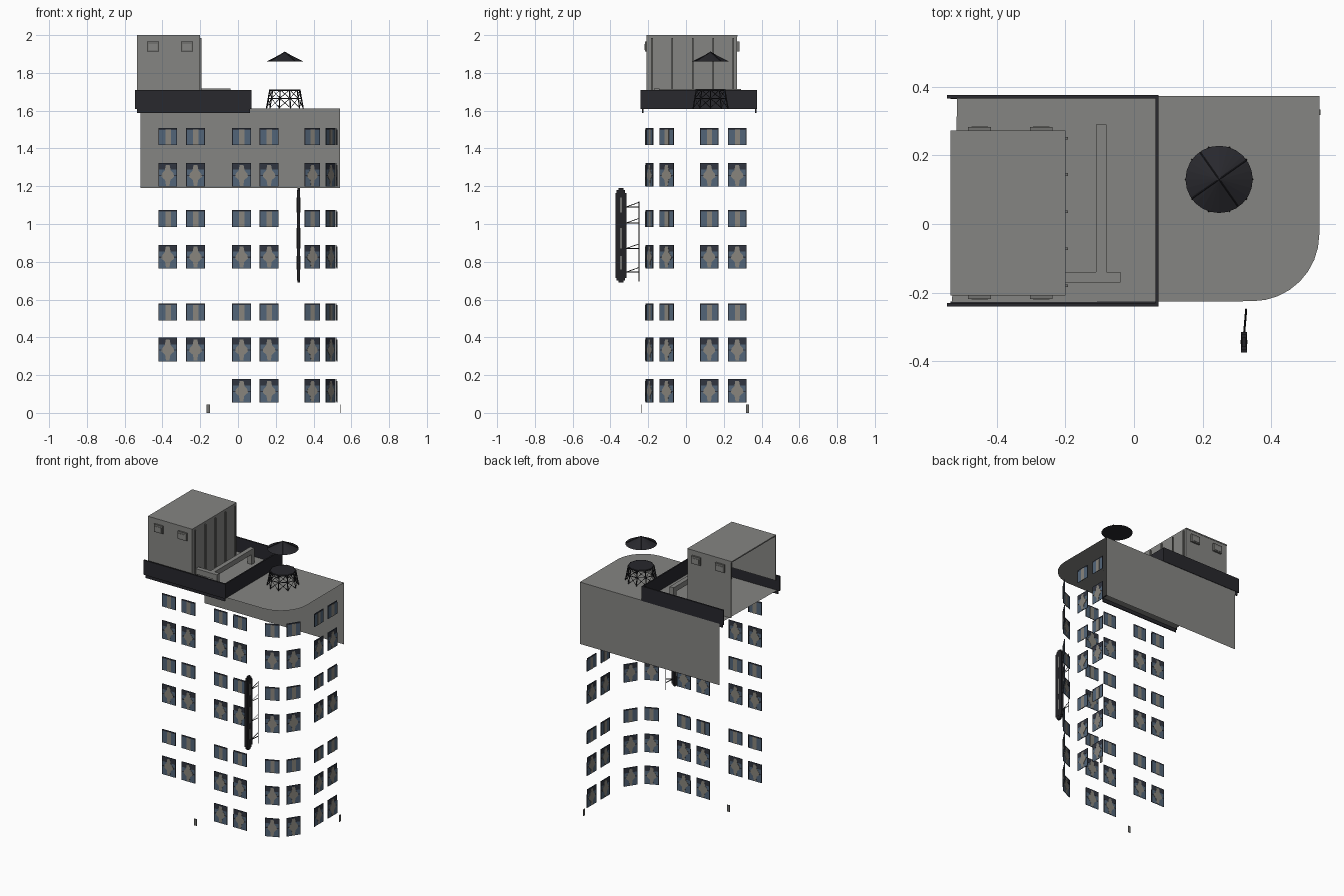
import bpy, bmesh, math
from mathutils import Vector, Matrix

if "Cube" in bpy.data.objects:
    bpy.data.objects.remove(bpy.data.objects["Cube"])


def mat(name, r, g, b):
    m = bpy.data.materials.new(name)
    m.diffuse_color = (r, g, b, 1)
    m.use_nodes = True
    m.node_tree.nodes["Principled BSDF"].inputs["Base Color"].default_value = m.diffuse_color
    return m


GRAY = mat("concrete gray", 0.235, 0.235, 0.225)
TRIM = mat("vent gray", 0.17, 0.17, 0.16)
DARK = mat("charcoal", 0.021, 0.021, 0.026)
IRON = mat("black iron", 0.016, 0.016, 0.019)
GLASS = mat("slate blue glass", 0.085, 0.13, 0.19)
SHADE = mat("dark window shade", 0.03, 0.035, 0.05)
CURTAIN = mat("greige curtain", 0.25, 0.235, 0.205)


def finish(bm, name, mats):
    me = bpy.data.meshes.new(name)
    bmesh.ops.recalc_face_normals(bm, faces=bm.faces[:])
    bm.to_mesh(me)
    bm.free()
    for m in mats:
        me.materials.append(m)
    ob = bpy.data.objects.new(name, me)
    bpy.context.collection.objects.link(ob)
    return ob


def add_box(bm, x0, x1, y0, y1, z0, z1, mi=0):
    m = Matrix.Translation(((x0 + x1) / 2, (y0 + y1) / 2, (z0 + z1) / 2)) @ \
        Matrix.Diagonal((x1 - x0, y1 - y0, z1 - z0, 1))
    for v in bmesh.ops.create_cube(bm, size=1, matrix=m)["verts"]:
        for f in v.link_faces:
            f.material_index = mi


def boxes(name, material, *dims):
    bm = bmesh.new()
    for d in dims:
        add_box(bm, *d)
    return finish(bm, name, [material])


def add_rod(bm, a, b, r, sides=4):
    a, b = Vector(a), Vector(b)
    d = b - a
    m = Matrix.Translation((a + b) / 2) @ d.to_track_quat("Z", "Y").to_matrix().to_4x4()
    bmesh.ops.create_cone(bm, cap_ends=True, segments=sides, radius1=r, radius2=r,
                          depth=d.length, matrix=m)


def add_prism(bm, pts, t, mi=0):
    """Outline in local xz, centred thickness t along y."""
    f = bm.faces.new([bm.verts.new((x, -t / 2, z)) for x, z in pts])
    f.material_index = mi
    ext = bmesh.ops.extrude_face_region(bm, geom=[f])["geom"]
    bmesh.ops.translate(bm, vec=(0, t, 0), verts=[g for g in ext if isinstance(g, bmesh.types.BMVert)])
    for v in f.verts:
        for g in v.link_faces:
            g.material_index = mi
    for g in ext:
        if isinstance(g, bmesh.types.BMFace):
            g.material_index = mi


# Roof sheet with the rounded front right corner
bm = bmesh.new()
arc = [(0.345 + 0.195 * math.sin(a), -0.03 - 0.195 * math.cos(a))
       for a in (math.pi / 2 * i / 8 for i in range(9))]
outline = [(-0.515, 0.373), (-0.53, -0.228)] + arc + [(0.54, 0.373)]
bm.faces.new([bm.verts.new((x, y, 1.612)) for x, y in outline])
finish(bm, "roof", [GRAY])

# Upper back wall, a single sheet
bm = bmesh.new()
bm.faces.new([bm.verts.new((x, 0.373, z)) for x, z in
              ((-0.515, 1.19), (0.54, 1.19), (0.54, 1.612), (-0.515, 1.612))])
finish(bm, "back_wall", [GRAY])

# Parapet on three sides, with an inset lower lip
boxes("parapet", DARK,
      (-0.545, 0.072, -0.24, -0.23, 1.61, 1.71),
      (-0.545, 0.072, 0.366, 0.376, 1.61, 1.71),
      (0.063, 0.072, -0.23, 0.366, 1.61, 1.71))
boxes("parapet_lip", DARK,
      (-0.535, 0.064, -0.233, -0.226, 1.588, 1.61),
      (-0.535, 0.064, 0.364, 0.372, 1.588, 1.61))

# Rooftop house, open on its left side
boxes("roof_house", GRAY,
      (-0.535, -0.2, -0.208, 0.272, 1.992, 2.0),
      (-0.535, -0.2, -0.208, -0.202, 1.69, 1.992),
      (-0.53, -0.2, 0.265, 0.27, 1.612, 1.992),
      (-0.206, -0.2, -0.202, 0.265, 1.612, 1.992))
boxes("roof_house_ribs", TRIM,
      *[(-0.2, -0.192, y - 0.004, y + 0.004, 1.63, 1.985) for y in (-0.18, -0.072, 0.036, 0.144, 0.25)])

# Hooded vents on the front and back of the rooftop house
bm = bmesh.new()
for x in (-0.45, -0.27):
    for y0, y1, o in ((-0.218, -0.208, -0.22), (0.27, 0.282, 0.284)):
        add_box(bm, x - 0.033, x + 0.033, y0, y1, 1.912, 1.965)
        add_box(bm, x - 0.024, x + 0.024, min(y0, o), max(y1, o), 1.92, 1.952, 1)
finish(bm, "vents", [TRIM, GRAY])

# Raised roof duct with a leg at the far end
boxes("roof_duct", GRAY,
      (-0.2, -0.04, -0.17, -0.14, 1.68, 1.717),
      (-0.11, -0.08, -0.14, 0.29, 1.68, 1.715),
      (-0.11, -0.08, 0.262, 0.29, 1.612, 1.68),
      (-0.07, -0.04, -0.17, -0.14, 1.612, 1.68))

# Conical cap floating over the lattice stand
CX, CY = 0.248, 0.13
bm = bmesh.new()
bmesh.ops.create_cone(bm, cap_ends=True, segments=24, radius1=0.098, radius2=0.0, depth=0.05,
                      matrix=Matrix.Translation((CX, CY, 1.885)))
for i in range(4):
    a = math.radians(35 + 90 * i)
    add_rod(bm, (CX, CY, 1.911), (CX + 0.096 * math.cos(a), CY + 0.096 * math.sin(a), 1.862), 0.002)
finish(bm, "conical_cap", [DARK])

# Lattice stand: legs, rings and cross braces
bm = bmesh.new()
N = 10


def ring(i, z):
    r = 0.097 - 0.018 * (z - 1.612) / 0.1
    a = 2 * math.pi * i / N
    return (CX + r * math.cos(a), CY + r * math.sin(a), z)


for i in range(N):
    add_rod(bm, ring(i, 1.612), ring(i, 1.712), 0.0035)
    for z in (1.665, 1.71):
        add_rod(bm, ring(i, z), ring(i + 1, z), 0.003)
    for lo, hi in ((1.615, 1.665), (1.665, 1.71)):
        add_rod(bm, ring(i, lo), ring(i + 1, hi), 0.0018)
        add_rod(bm, ring(i + 1, lo), ring(i, hi), 0.0018)
finish(bm, "lattice_stand", [IRON])
bm = bmesh.new()
bmesh.ops.create_cone(bm, cap_ends=True, segments=20, radius1=0.077, radius2=0.077, depth=0.008,
                      matrix=Matrix.Translation((CX, CY, 1.708)))
finish(bm, "stand_deck", [DARK])

# Hanging blade sign with stepped ends and plain panels
boxes("blade_sign", IRON,
      (0.312, 0.329, -0.374, -0.315, 0.715, 1.165),
      (0.313, 0.328, -0.367, -0.322, 0.7, 1.18),
      (0.314, 0.327, -0.358, -0.331, 0.69, 1.19))
boxes("sign_panels", TRIM,
      *[(0.3105, 0.3305, -0.350, -0.338, z0, z1) for z0, z1 in ((0.76, 0.83), (0.87, 0.98), (1.06, 1.14))])
bm = bmesh.new()
add_rod(bm, (0.327, -0.248, 0.695), (0.327, -0.248, 1.12), 0.0025)
for z in (0.745, 0.87, 1.005, 1.09):
    add_rod(bm, (0.321, -0.318, z), (0.327, -0.248, z), 0.003)
    add_rod(bm, (0.321, -0.318, z), (0.327, -0.248, z + 0.025), 0.002)
finish(bm, "sign_brackets", [IRON])

# Small plates at ground level
boxes("ground_plates", TRIM,
      (-0.166, -0.147, -0.236, -0.232, 0, 0.045),
      (0.539, 0.543, 0.317, 0.333, 0, 0.045))


# Window templates, 0.1 wide, standing on local z = 0
def rect(x0, x1, z0, z1):
    return [(x0, z0), (x1, z0), (x1, z1), (x0, z1)]


def mirrored(half):
    return half + [(-x, z) for x, z in reversed(half)]


def window_mesh(name, h, parts):
    bm = bmesh.new()
    add_prism(bm, rect(-0.05, 0.05, 0, h), 0.003)
    for pts, t, mi in parts:
        add_prism(bm, pts, t, mi)
    ob = finish(bm, name, [GLASS, SHADE, CURTAIN])
    me = ob.data
    bpy.data.objects.remove(ob)
    return me


TALL = window_mesh("tall_window", 0.125, [
    (rect(-0.05, 0.05, 0.09, 0.125), 0.004, 1),
    (rect(-0.05, 0.05, 0.056, 0.062), 0.005, 1),
    (rect(-0.05, -0.046, 0, 0.09), 0.005, 1),
    (rect(0.046, 0.05, 0, 0.09), 0.005, 1),
    (mirrored([(0.009, 0.004), (0.014, 0.035), (0.034, 0.052), (0.03, 0.07), (0.016, 0.085), (0.01, 0.115)]), 0.006, 2)])
SHORT = window_mesh("short_window", 0.09, [
    (rect(-0.05, 0.05, 0.08, 0.09), 0.004, 1),
    (rect(-0.05, -0.046, 0, 0.08), 0.005, 1),
    (rect(0.046, 0.05, 0, 0.08), 0.005, 1),
    (rect(-0.013, 0.016, 0, 0.082), 0.006, 2)])

# Window columns as chords in plan: front wall, rounded corner, right wall
FY, RX = -0.213, 0.523
columns = [((x, FY), (x + 0.1, FY)) for x in (-0.422, -0.275, -0.031, 0.115)]
columns += [((0.352, -0.21), (0.434, -0.174)), ((0.465, -0.14), (0.515, -0.064))]
columns += [((RX, 0.075), (RX, 0.171)), ((RX, 0.222), (RX, 0.32))]
rows = [(0.055, TALL), (0.273, TALL), (0.49, SHORT), (0.765, TALL),
        (0.985, SHORT), (1.198, TALL), (1.417, SHORT)]
for r, (z, me) in enumerate(rows):
    for c, (a, b) in enumerate(columns):
        if r == 0 and c < 2:
            continue
        dx, dy = b[0] - a[0], b[1] - a[1]
        ob = bpy.data.objects.new(f"window_row{r + 1}_col{c + 1}", me)
        ob.location = ((a[0] + b[0]) / 2, (a[1] + b[1]) / 2, z)
        ob.rotation_euler = (0, 0, math.atan2(dy, dx))
        ob.scale = (math.hypot(dx, dy) / 0.1, 1, 1)
        bpy.context.collection.objects.link(ob)
